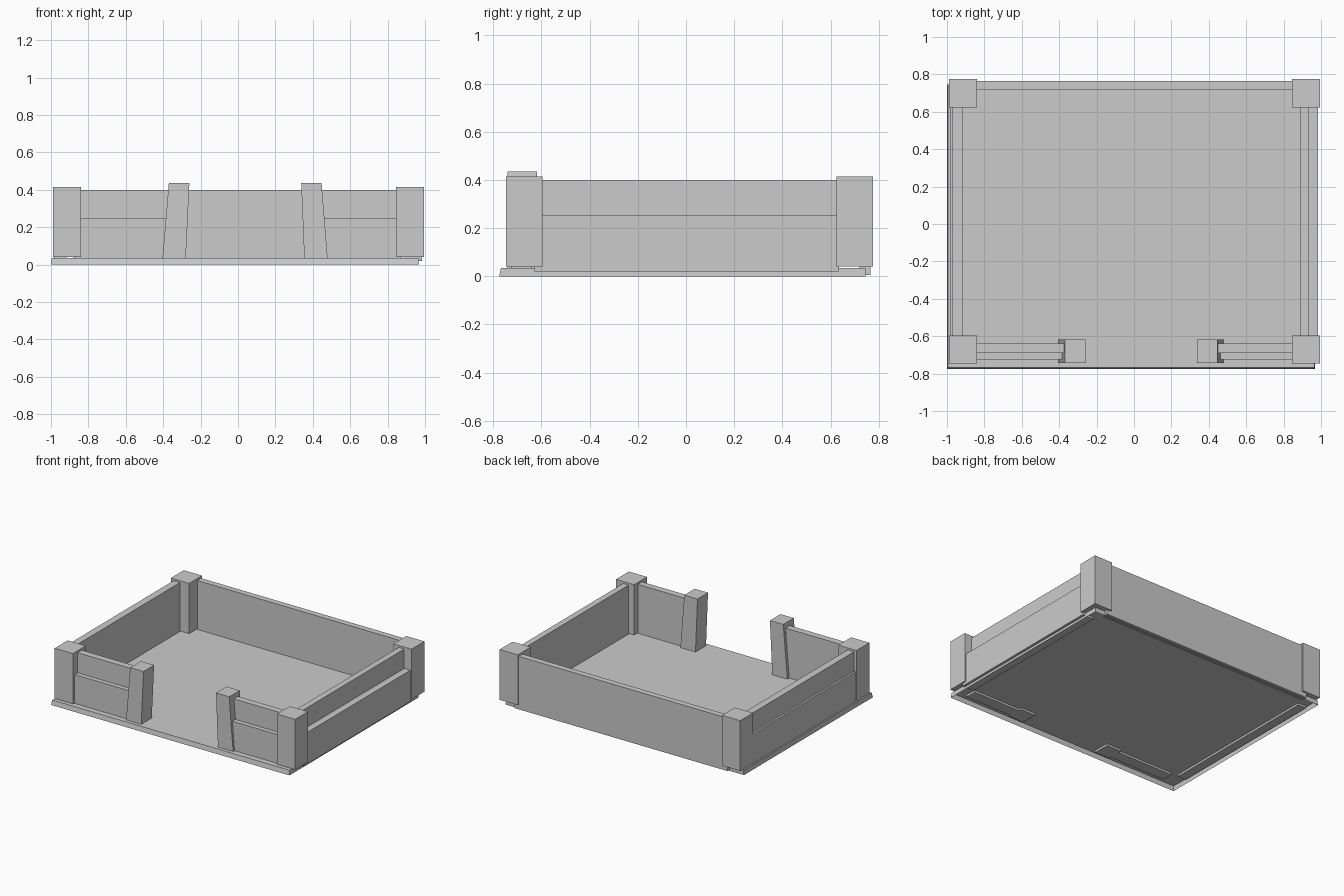
import bpy, bmesh

if "Cube" in bpy.data.objects:
    bpy.data.objects.remove(bpy.data.objects["Cube"])


def prism(name, bottom, top, z0, z1, open_bottom=False):
    """Box whose bottom and top rectangles (x0, x1, y0, y1) may differ."""
    bm = bmesh.new()

    def ring(r, z):
        x0, x1, y0, y1 = r
        return [bm.verts.new((x, y, z)) for x, y in
                ((x0, y0), (x1, y0), (x1, y1), (x0, y1))]

    a, b = ring(bottom, z0), ring(top, z1)
    bm.faces.new(b)
    if not open_bottom:
        bm.faces.new(a[::-1])
    for i in range(4):
        j = (i + 1) % 4
        bm.faces.new((a[i], a[j], b[j], b[i]))
    me = bpy.data.meshes.new(name)
    bm.to_mesh(me)
    bm.free()
    ob = bpy.data.objects.new(name, me)
    bpy.context.collection.objects.link(ob)
    return ob


def box(name, x0, x1, y0, y1, z0, z1):
    r = (x0, x1, y0, y1)
    return prism(name, r, r, z0, z1)


def stepped_wall(name, outline, lower_z=0.02, split=0.255, top=0.40):
    """Wall of two planks: outline = (lower rectangle, upper rectangle)."""
    box(name + "_lower_plank", *outline[0], lower_z, split)
    box(name + "_upper_plank", *outline[1], split, top)


# Floor tray, hollow underneath
prism("floor", (-1, 0.967, -0.775, 0.745), (-0.995, 0.965, -0.768, 0.745),
      0, 0.035, open_bottom=True)

# Corner posts
for side, x in (("left", -0.99), ("right", 0.845)):
    for end, y in (("front", -0.747), ("back", 0.624)):
        box(f"{end}_{side}_corner_post", x, x + 0.15, y, y + 0.152, 0.04, 0.415)

# Back wall
box("back_wall", -0.88, 0.88, 0.72, 0.765, 0.005, 0.40)

# Side walls, lower plank stepping outward
stepped_wall("right_wall", ((0.89, 0.985, -0.63, 0.635), (0.89, 0.935, -0.63, 0.635)))
stepped_wall("left_wall", ((-0.985, -0.917, -0.63, 0.635), (-0.97, -0.917, -0.63, 0.635)))

# Short front walls either side of the entrance
for side, x0, x1 in (("left", -0.87, -0.345), ("right", 0.43, 0.87)):
    stepped_wall(f"front_{side}_wall", ((x0, x1, -0.725, -0.64), (x0, x1, -0.69, -0.64)),
                 split=0.25)

# Leaning entrance posts
y = (-0.742, -0.618)
prism("entrance_left_post", (-0.405, -0.28, *y), (-0.37, -0.26, *y), 0.02, 0.435)
prism("entrance_right_post", (0.355, 0.48, *y), (0.338, 0.447, *y), 0.02, 0.435)
